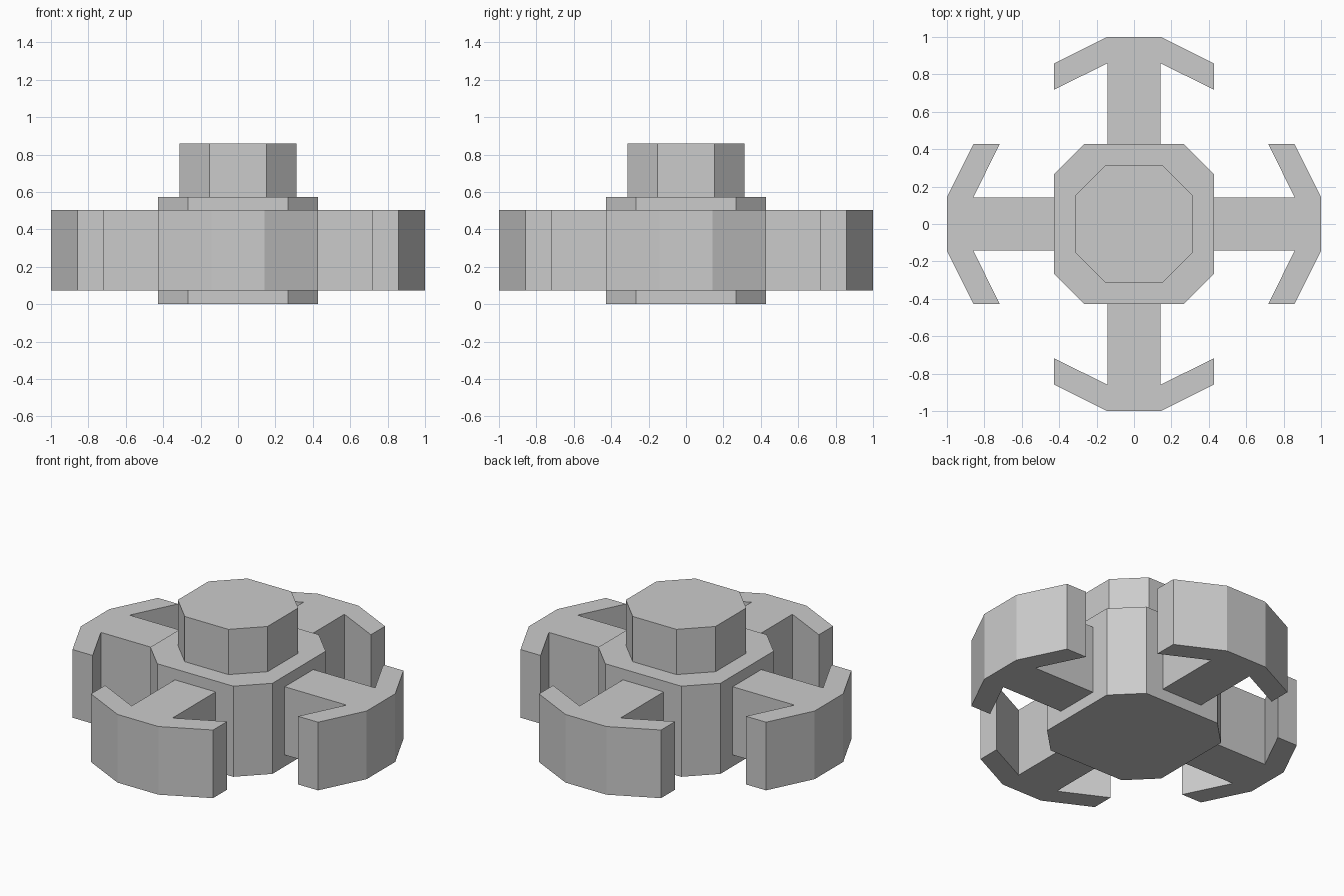
import bpy, bmesh
from math import pi
from mathutils import Matrix

if "Cube" in bpy.data.objects:
    bpy.data.objects.remove(bpy.data.objects["Cube"])


def prism(name, profile, z0, z1, angle=0.0):
    """Extrude a flat counter-clockwise outline from z0 to z1, turned about z."""
    bm = bmesh.new()
    base = bm.faces.new([bm.verts.new((x, y, z0)) for x, y in profile])
    top = bmesh.ops.extrude_face_region(bm, geom=[base], use_keep_orig=True)
    verts = [g for g in top["geom"] if isinstance(g, bmesh.types.BMVert)]
    bmesh.ops.translate(bm, verts=verts, vec=(0, 0, z1 - z0))
    bmesh.ops.rotate(bm, verts=bm.verts[:], matrix=Matrix.Rotation(angle, 3, 'Z'))
    bmesh.ops.recalc_face_normals(bm, faces=bm.faces[:])
    mesh = bpy.data.meshes.new(name)
    bm.to_mesh(mesh)
    bm.free()
    obj = bpy.data.objects.new(name, mesh)
    bpy.context.collection.objects.link(obj)
    return obj


def octagon(half, flat):
    """Square with cut corners; flat is half the length of a straight side."""
    return [(half, -flat), (half, flat), (flat, half), (-flat, half),
            (-half, flat), (-half, -flat), (-flat, -half), (flat, -half)]


# Central hub and the smaller knob on top
prism("hub", octagon(0.427, 0.266), 0.0, 0.573)
prism("top_knob", octagon(0.314, 0.153), 0.565, 0.859)

# Four anchor-shaped arms, outline mirrored across the arm axis
right = [(0.143, 0.415), (0.143, 0.859), (0.427, 0.718), (0.427, 0.859), (0.143, 1.0)]
outline = right + [(-x, y) for x, y in reversed(right)]
for i, side in enumerate(("back", "left", "front", "right")):
    prism(side + "_arm", outline, 0.073, 0.504, i * pi / 2)
